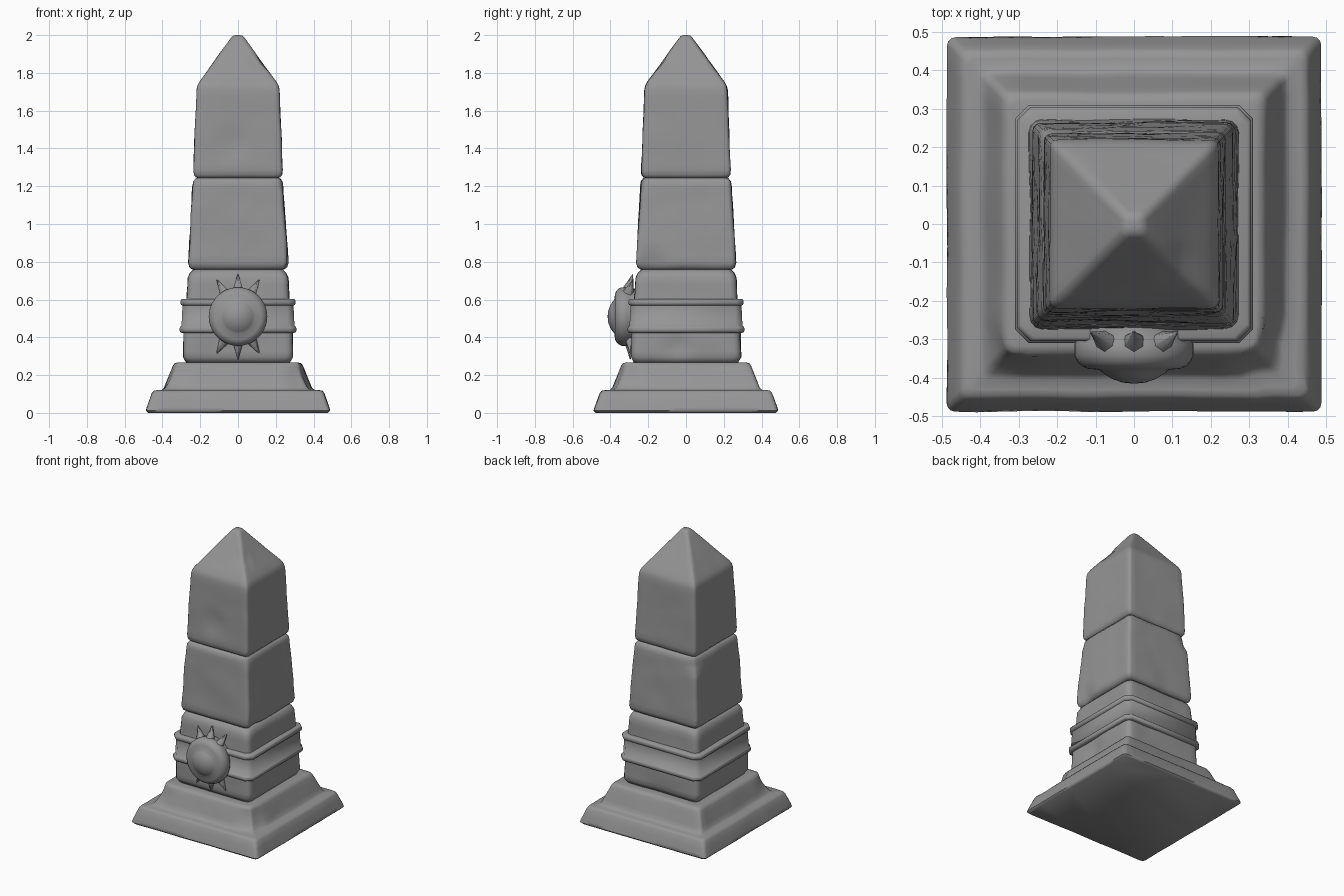
import bpy, bmesh, math
from mathutils import Vector, Matrix, noise

if "Cube" in bpy.data.objects:
    bpy.data.objects.remove(bpy.data.objects["Cube"])

# Dark grey stone
stone = bpy.data.materials.new("dark_stone")
stone.diffuse_color = (0.3, 0.3, 0.3, 1)
stone.use_nodes = True
stone.node_tree.nodes["Principled BSDF"].inputs["Base Color"].default_value = stone.diffuse_color


def finish(bm, name, angle=40):
    bmesh.ops.recalc_face_normals(bm, faces=bm.faces)
    mesh = bpy.data.meshes.new(name)
    bm.to_mesh(mesh)
    bm.free()
    mesh.materials.append(stone)
    ob = bpy.data.objects.new(name, mesh)
    bpy.context.collection.objects.link(ob)
    bpy.ops.object.select_all(action='DESELECT')
    ob.select_set(True)
    bpy.context.view_layer.objects.active = ob
    bpy.ops.object.shade_smooth_by_angle(angle=math.radians(angle))
    return ob


def square_ring(h, r, side, arc):
    """Square outline of half width h with rounded (arc > 1) or cut corners."""
    r = min(r, h * 0.6)
    pts = []
    for q in range(4):
        rot = Matrix.Rotation(q * math.pi / 2, 2)
        for i in range(side):
            pts.append(rot @ Vector((h, (h - r) * (2 * i / side - 1))))
        for i in range(arc):
            a = i / arc * math.pi / 2
            pts.append(rot @ Vector((h - r + r * math.cos(a), h - r + r * math.sin(a))))
    return pts


def square_stack(name, profile, r=0.02, side=12, arc=3, step=0.04, wear=0.0, chips=(), angle=40):
    """Loft square rings through (half width, z) points, then weather the stone."""
    rows = [profile[0]]
    for (h0, z0), (h1, z1) in zip(profile, profile[1:]):
        n = max(1, math.ceil(math.hypot(h1 - h0, z1 - z0) / step))
        rows += [(h0 + (h1 - h0) * i / n, z0 + (z1 - z0) * i / n) for i in range(1, n + 1)]
    bm = bmesh.new()
    rings = [[bm.verts.new((p.x, p.y, z)) for p in square_ring(h, r, side, arc)] for h, z in rows]
    count = len(rings[0])
    for a, b in zip(rings, rings[1:]):
        for i in range(count):
            j = (i + 1) % count
            bm.faces.new((a[i], a[j], b[j], b[i]))
    bm.faces.new(rings[0][::-1])
    bm.faces.new(rings[-1])
    for v in bm.verts:
        out = Vector((v.co.x, v.co.y, 0))
        if wear:
            k = wear * (noise.noise(v.co * 5) + 0.5 * noise.noise(v.co * 11))
            v.co += out.normalized() * k
        for x, y, z, radius, depth in chips:
            d = (v.co - Vector((x, y, z))).length / radius
            if d < 1:
                v.co -= out.normalized() * depth * (1 - d * d)
    return finish(bm, name, angle)


# Stepped pedestal
square_stack("pedestal", [(0.475, 0.0), (0.487, 0.012), (0.482, 0.03), (0.455, 0.105),
                          (0.445, 0.117), (0.43, 0.12), (0.402, 0.122), (0.39, 0.132),
                          (0.345, 0.245), (0.335, 0.262), (0.318, 0.267), (0.25, 0.267)],
             r=0.022, side=16, wear=0.004, angle=60,
             chips=[(0.37, -0.36, 0.19, 0.12, 0.035), (-0.36, -0.36, 0.2, 0.09, 0.02)])

# Three tapered shaft blocks with rounded seams
square_stack("lower_block", [(0.24, 0.262), (0.275, 0.268), (0.29, 0.295), (0.288, 0.42),
                             (0.272, 0.6), (0.266, 0.715), (0.255, 0.74), (0.237, 0.758)],
             r=0.035, wear=0.006, angle=60, chips=[(0.28, -0.05, 0.35, 0.07, 0.012)])
square_stack("middle_block", [(0.2, 0.752), (0.243, 0.76), (0.257, 0.77), (0.264, 0.795),
                              (0.255, 0.95), (0.24, 1.2), (0.236, 1.225), (0.222, 1.243), (0.19, 1.25)],
             r=0.022, wear=0.006, angle=60,
             chips=[(0.26, -0.18, 0.79, 0.08, 0.02), (-0.24, 0.24, 1.2, 0.07, 0.02),
                    (0.25, -0.25, 1.22, 0.06, 0.012)])
square_stack("top_block", [(0.2, 1.238), (0.223, 1.247), (0.233, 1.26), (0.236, 1.285),
                           (0.228, 1.5), (0.219, 1.71), (0.214, 1.732), (0.204, 1.752),
                           (0.036, 1.985), (0.026, 1.996), (0.012, 2.0)],
             r=0.02, wear=0.004, angle=75,
             chips=[(0.12, -0.11, 1.85, 0.07, 0.012), (-0.03, -0.22, 1.42, 0.1, 0.01)])

# Metal band with two raised rims and cut corners
rim = [(0.0, 0.0), (0.007, 0.004), (0.01, 0.012), (0.01, 0.024), (0.007, 0.032), (0.0, 0.036)]
square_stack("band", [(0.25, 0.424)] + [(0.299 + a, 0.424 + b) for a, b in rim]
             + [(0.294 + a, 0.568 + b) for a, b in rim] + [(0.25, 0.604)],
             r=0.035, side=1, arc=1, step=1.0, angle=60)

# Round medallion facing the front
centre = Vector((0, 0, 0.51))
outline = [(0.0, -0.415), (0.03, -0.412), (0.058, -0.402), (0.078, -0.389), (0.09, -0.379),
           (0.12, -0.376), (0.134, -0.37), (0.147, -0.358), (0.155, -0.34), (0.155, -0.312),
           (0.148, -0.3), (0.148, -0.25), (0.0, -0.25)]
bm = bmesh.new()
verts = [bm.verts.new((r, y, 0.51)) for r, y in outline]
edges = [bm.edges.new(pair) for pair in zip(verts, verts[1:])]
bmesh.ops.spin(bm, geom=verts + edges, cent=centre, axis=(0, 1, 0), angle=2 * math.pi, steps=40)
bmesh.ops.remove_doubles(bm, verts=bm.verts, dist=0.0005)
finish(bm, "medallion", 60)

# Pointed rays leaning back toward the shaft, above and below the medallion
bm = bmesh.new()
for deg in (60, 90, 120, 240, 270, 300):
    a = math.radians(deg)
    d = Vector((math.cos(a), 0, math.sin(a)))
    lean = (d + Vector((0, 0.3, 0))).normalized() if deg < 180 else d
    place = Matrix.Translation(centre + d * 0.18 + Vector((0, -0.295, 0))) \
        @ lean.to_track_quat('Z', 'Y').to_matrix().to_4x4()
    bmesh.ops.create_cone(bm, cap_ends=True, segments=6, radius1=0.032, radius2=0.002,
                          depth=0.093, matrix=place)
finish(bm, "medallion_rays", 65)
